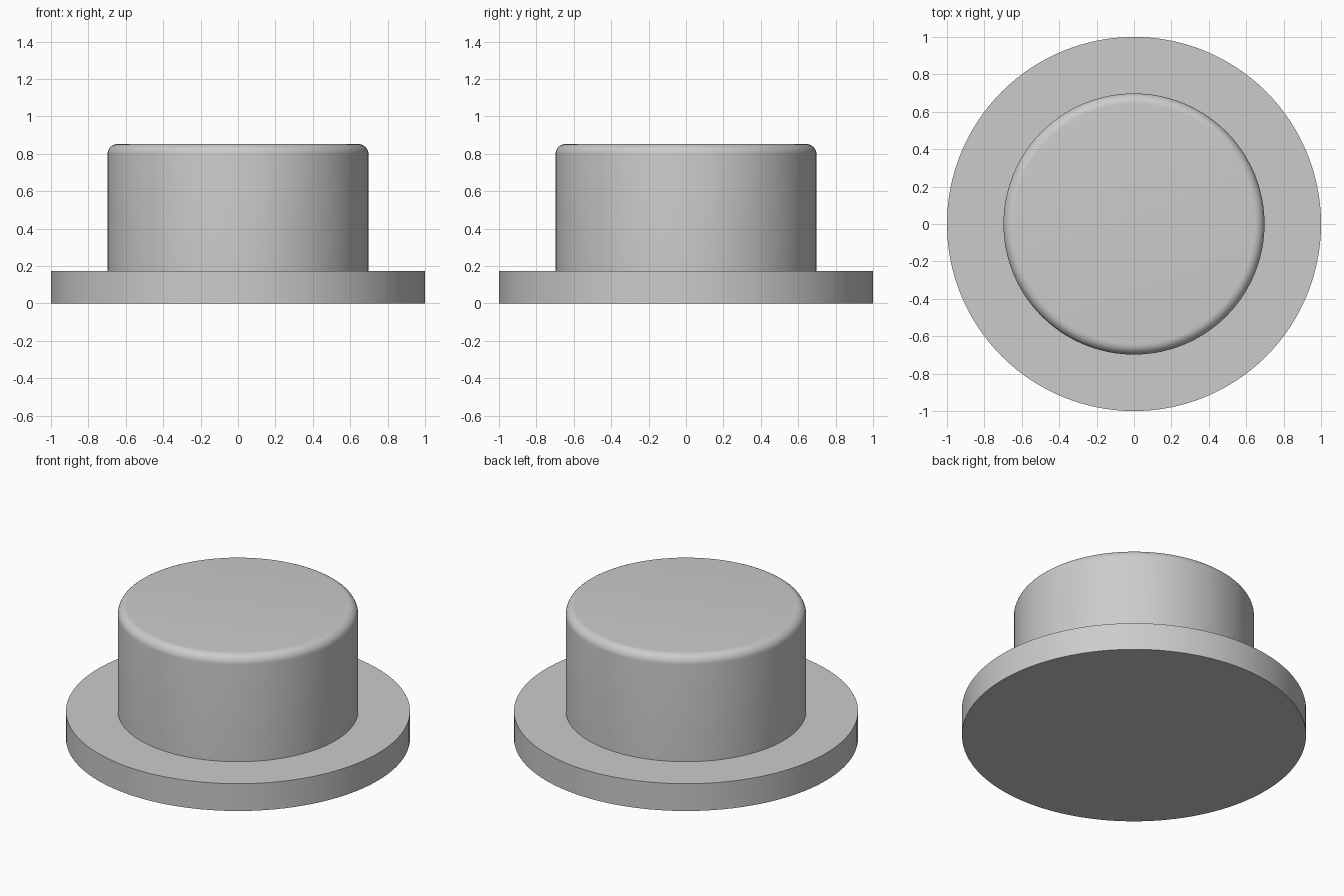
import bpy, bmesh, math

if "Cube" in bpy.data.objects:
    bpy.data.objects.remove(bpy.data.objects["Cube"])

SEGMENTS = 128
FLANGE_R, FLANGE_H = 1.0, 0.175
BODY_R, TOP_Z, FILLET = 0.698, 0.853, 0.055

grey = bpy.data.materials.new("plain grey")
grey.diffuse_color = (0.6, 0.6, 0.6, 1)
grey.use_nodes = True
grey.node_tree.nodes["Principled BSDF"].inputs["Base Color"].default_value = grey.diffuse_color

# Half section: flange, straight body wall, rounded top rim
profile = [(FLANGE_R, 0), (FLANGE_R, FLANGE_H), (BODY_R, FLANGE_H)]
for i in range(9):
    a = math.radians(90 * i / 8)
    profile.append((BODY_R - FILLET + FILLET * math.cos(a),
                    TOP_Z - FILLET + FILLET * math.sin(a)))

# Revolve the section, then close the top and the underside
bm = bmesh.new()
rings = []
for r, z in profile:
    rings.append([bm.verts.new((r * math.cos(2 * math.pi * k / SEGMENTS),
                                r * math.sin(2 * math.pi * k / SEGMENTS), z))
                  for k in range(SEGMENTS)])
for low, high in zip(rings, rings[1:]):
    for k in range(SEGMENTS):
        n = (k + 1) % SEGMENTS
        bm.faces.new((low[k], low[n], high[n], high[k]))
bm.faces.new(rings[-1])
bm.faces.new(rings[0][::-1])

mesh = bpy.data.meshes.new("flanged_plug")
bm.to_mesh(mesh)
bm.free()
plug = bpy.data.objects.new("flanged_plug", mesh)
bpy.context.collection.objects.link(plug)
mesh.materials.append(grey)

# Smooth round surfaces, crisp flange edges
bpy.context.view_layer.objects.active = plug
plug.select_set(True)
bpy.ops.object.shade_smooth_by_angle(angle=math.radians(30))
